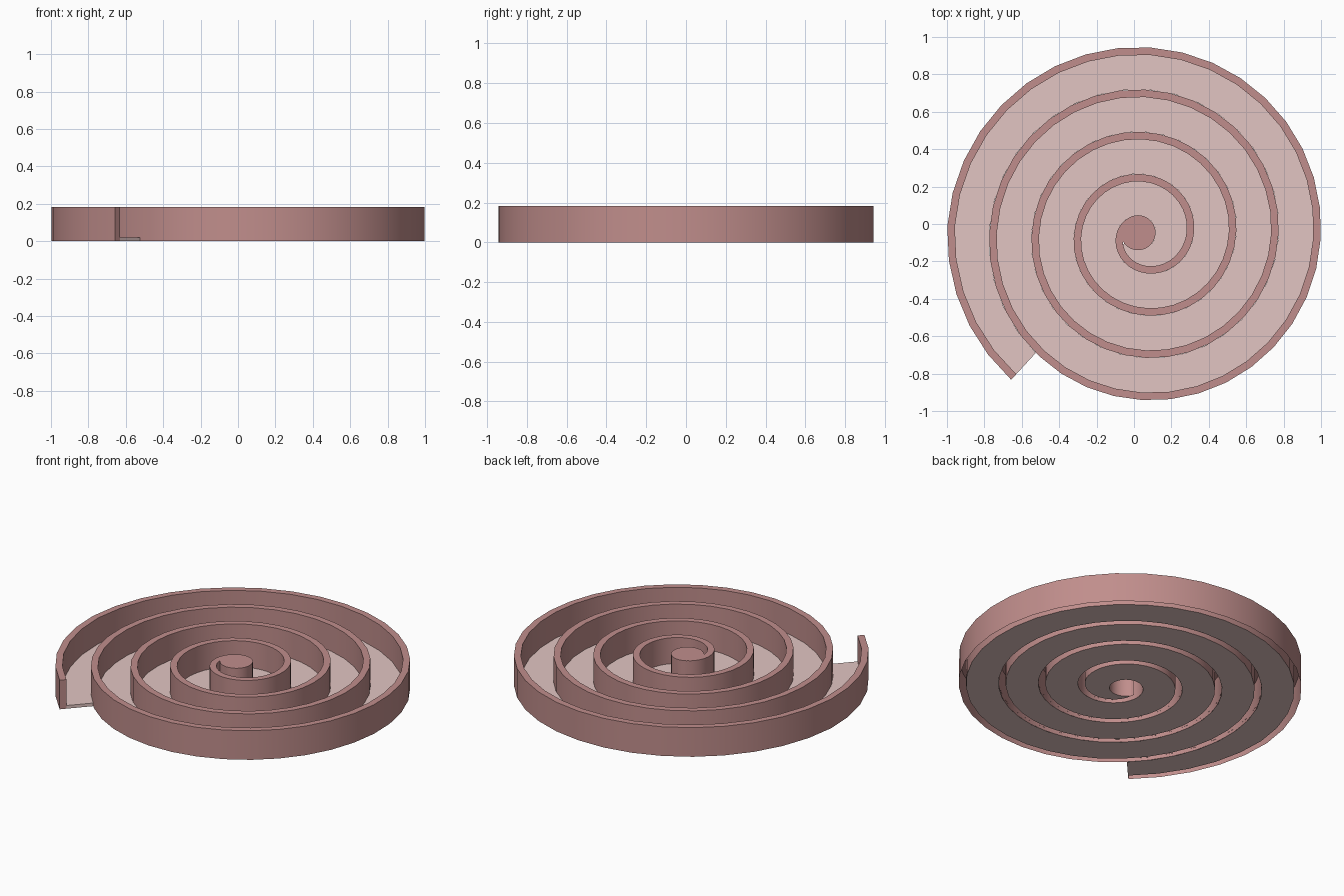
import bpy, bmesh
from math import sin, cos, radians, sqrt, hypot
from mathutils import Vector

if "Cube" in bpy.data.objects:
    bpy.data.objects.remove(bpy.data.objects["Cube"], do_unlink=True)

CENTRE = Vector((0.056, -0.055, 0))      # spiral axis
PLUG, PLUG_R = Vector((0.0215, -0.0465, 0)), 0.0935
PITCH, R_ZERO, R_MAX = 0.2265, 0.264, 1.055
THICK, HEIGHT, FLOOR = 0.04, 0.183, 0.02
START, END, STEPS = -225, 1307.5, 154
FLOOR_START = -165


def material(name, rgb):
    mat = bpy.data.materials.new(name)
    mat.use_nodes = True
    colour = (*rgb, 1)
    mat.diffuse_color = colour
    mat.node_tree.nodes["Principled BSDF"].inputs["Base Color"].default_value = colour
    return mat


def outer_radius(a):
    return min(R_ZERO + PITCH * a / 360, R_MAX)


def polar(a, r, z):
    return CENTRE + Vector((r * cos(radians(a)), r * sin(radians(a)), z))


def plug_radius(a):
    """Distance from the spiral axis to the plug's rim at angle a."""
    d = Vector((cos(radians(a)), sin(radians(a)), 0))
    off = PLUG - CENTRE
    along = off.dot(d)
    return along + sqrt(PLUG_R ** 2 - off.length_squared + along ** 2)


def line(bm, angles, radius, z):
    return [bm.verts.new(polar(a, radius(a), z)) for a in angles]


def ribbon(bm, a, b, keep=lambda i: True):
    for i in range(len(a) - 1):
        if keep(i):
            bm.faces.new((a[i], b[i], b[i + 1], a[i + 1]))


def finish(bm, name, mat):
    loose = [v for v in bm.verts if not v.link_faces]
    bmesh.ops.delete(bm, geom=loose, context='VERTS')
    mesh = bpy.data.meshes.new(name)
    bm.to_mesh(mesh)
    bm.free()
    mesh.materials.append(mat)
    obj = bpy.data.objects.new(name, mesh)
    bpy.context.collection.objects.link(obj)
    bpy.ops.object.select_all(action='DESELECT')
    obj.select_set(True)
    bpy.context.view_layer.objects.active = obj
    bpy.ops.object.shade_smooth_by_angle(angle=radians(30))
    return obj


wall_pink = material("dusty_rose", (0.53, 0.27, 0.262))
floor_pink = material("pale_rose", (0.76, 0.56, 0.54))

angles = [START + (END - START) * i / STEPS for i in range(STEPS + 1)]
inner_radius = lambda a: outer_radius(a) - THICK

# Spiral wall: hollow, open underneath, closed at its outer end
bm = bmesh.new()
in_low, in_top = (line(bm, angles, inner_radius, z) for z in (0, HEIGHT))
out_low, out_top = (line(bm, angles, outer_radius, z) for z in (0, HEIGHT))
ribbon(bm, in_top, out_top)
ribbon(bm, out_top, out_low)
ribbon(bm, in_low, in_top, lambda i: angles[i + 1] > FLOOR_START)
bm.faces.new((in_low[-1], in_top[-1], out_top[-1], out_low[-1]))
finish(bm, "spiral_wall", wall_pink)

# Centre plug: capped cup, left open where the wall grows out of it
bm = bmesh.new()
SIDES = 36
rim = [PLUG + Vector((cos(radians(360 / SIDES * i)), sin(radians(360 / SIDES * i)), 0)) * PLUG_R
       for i in range(SIDES)]
low = [bm.verts.new(p) for p in rim]
top = [bm.verts.new(p + Vector((0, 0, HEIGHT - 0.0005))) for p in rim]
bm.faces.new(top)
for i in range(SIDES):
    j = (i + 1) % SIDES
    if not 140 < (i + 0.5) * 360 / SIDES < 202:
        bm.faces.new((top[i], low[i], low[j], top[j]))
finish(bm, "centre_plug", wall_pink)


# Channel floor: thin slab filling the gap between neighbouring turns
def floor_inner(a):
    previous = outer_radius(a - 360) if a - 360 >= START else 0
    return min(max(previous, plug_radius(a)), inner_radius(a))


bm = bmesh.new()
path = [a for a in angles if a >= FLOOR_START]
near_top, near_low = (line(bm, path, floor_inner, z) for z in (FLOOR, 0))
far_top, far_low = (line(bm, path, inner_radius, z) for z in (FLOOR, 0))
ribbon(bm, near_top, far_top)
ribbon(bm, far_low, near_low)
bm.faces.new((near_low[-1], near_top[-1], far_top[-1], far_low[-1]))
finish(bm, "channel_floor", floor_pink)
